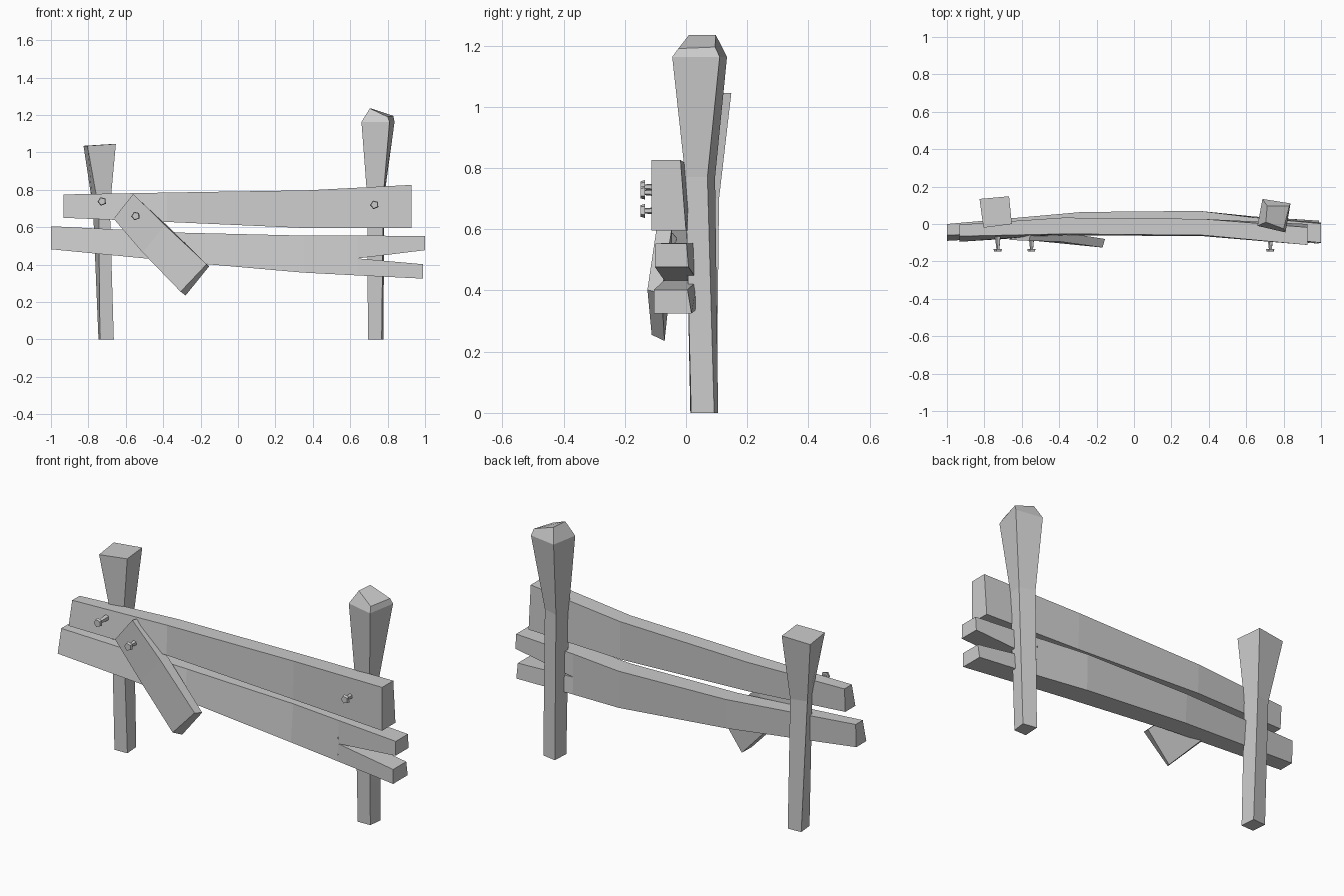
import bpy, bmesh, math
from mathutils import Matrix

if "Cube" in bpy.data.objects:
    bpy.data.objects.remove(bpy.data.objects["Cube"])


def finish(name, bm):
    bmesh.ops.remove_doubles(bm, verts=bm.verts, dist=0.0005)
    bmesh.ops.recalc_face_normals(bm, faces=bm.faces)
    me = bpy.data.meshes.new(name)
    bm.to_mesh(me)
    bm.free()
    ob = bpy.data.objects.new(name, me)
    bpy.context.collection.objects.link(ob)
    return ob


def loft(bm, rings, cap_start=True, cap_end=True):
    """Skin four-sided rings into a chunky beam."""
    vs = [[bm.verts.new(p) for p in r] for r in rings]
    for a, b in zip(vs, vs[1:]):
        for i in range(4):
            j = (i + 1) % 4
            bm.faces.new((a[i], a[j], b[j], b[i]))
    if cap_start:
        bm.faces.new(vs[0])
    if cap_end:
        bm.faces.new(vs[-1])


def level(z, *xy):
    """Post ring; z is one height or four heights."""
    zs = z if isinstance(z, tuple) else (z,) * 4
    return [(x, y, h) for (x, y), h in zip(xy, zs)]


def section(x, front_top, back_top, front_bot, back_bot, top, bot):
    """Rail ring across x."""
    return [(x, front_top, top), (x, back_top, top),
            (x, back_bot, bot), (x, front_bot, bot)]


# Posts: waisted, slightly twisted
bm = bmesh.new()
loft(bm, [
    level(0, (.695, .015), (.768, .017), (.777, .092), (.70, .105)),
    level(.77, (.69, .0), (.777, -.002), (.783, .07), (.70, .095)),
    level(1.163, (.66, -.01), (.81, -.045), (.837, .11), (.687, .134)),
    level((1.235, 1.19, 1.195, 1.235),
          (.705, .01), (.80, -.025), (.83, .095), (.712, .097)),
])
finish("right_post", bm)

bm = bmesh.new()
loft(bm, [
    level(0, (-.738, .014), (-.664, .017), (-.67, .10), (-.746, .095)),
    level(.70, (-.745, .0), (-.685, .012), (-.69, .108), (-.775, .085)),
    level((1.035, 1.045, 1.045, 1.035),
          (-.805, -.02), (-.653, .0), (-.668, .148), (-.826, .134)),
])
finish("left_post", bm)

# Upper rail, gently bowed backwards
bm = bmesh.new()
loft(bm, [
    section(-.932, -.065, -.003, -.095, -.01, .775, .65),
    section(-.38, -.053, .034, -.06, .028, .785, .628),
    section(.37, -.06, .027, -.065, .025, .797, .595),
    section(.928, -.112, -.018, -.112, .0, .826, .595),
])
finish("upper_rail", bm)

# Lower rail with a split right end
bm = bmesh.new()
loft(bm, [
    section(-1, -.06, .0, -.09, -.005, .605, .482),
    section(-.28, -.03, .064, -.05, .055, .57, .412),
    section(.35, -.035, .07, -.055, .065, .555, .357),
    section(.64, -.066, .035, -.076, .04, .555, .342),
], cap_end=False)
loft(bm, [
    section(.64, -.066, .035, -.071, .0375, .555, .433),
    section(1.0, -.10, .002, -.102, .008, .553, .477),
], cap_start=False)
loft(bm, [
    section(.64, -.071, .0375, -.076, .04, .433, .342),
    section(.988, -.105, .005, -.105, .018, .402, .325),
], cap_start=False)
finish("split_lower_rail", bm)

# Broken plank hanging at an angle
bm = bmesh.new()
loft(bm, [
    [(-.56, -.09, .778), (-.665, -.085, .645), (-.66, -.045, .648), (-.555, -.055, .773)],
    [(-.39, -.095, .61), (-.51, -.092, .465), (-.50, -.045, .467), (-.38, -.045, .61)],
    [(-.168, -.126, .402), (-.307, -.112, .255), (-.28, -.07, .235), (-.155, -.08, .39)],
])
finish("hanging_plank", bm)


# Nails with five-sided heads and flared shanks
def nail(x, z):
    bm = bmesh.new()
    for r1, r2, y0, y1 in ((.02, .024, -.148, -.134), (.009, .018, -.134, -.05)):
        m = (Matrix.Translation((x, (y0 + y1) / 2, z))
             @ Matrix.Rotation(-math.pi / 2, 4, 'X') @ Matrix.Rotation(.25, 4, 'Z'))
        bmesh.ops.create_cone(bm, cap_ends=True, segments=5, radius1=r1,
                              radius2=r2, depth=y1 - y0, matrix=m)
    finish("nail", bm)


for x, z in ((-.727, .738), (-.547, .66), (.73, .72)):
    nail(x, z)
